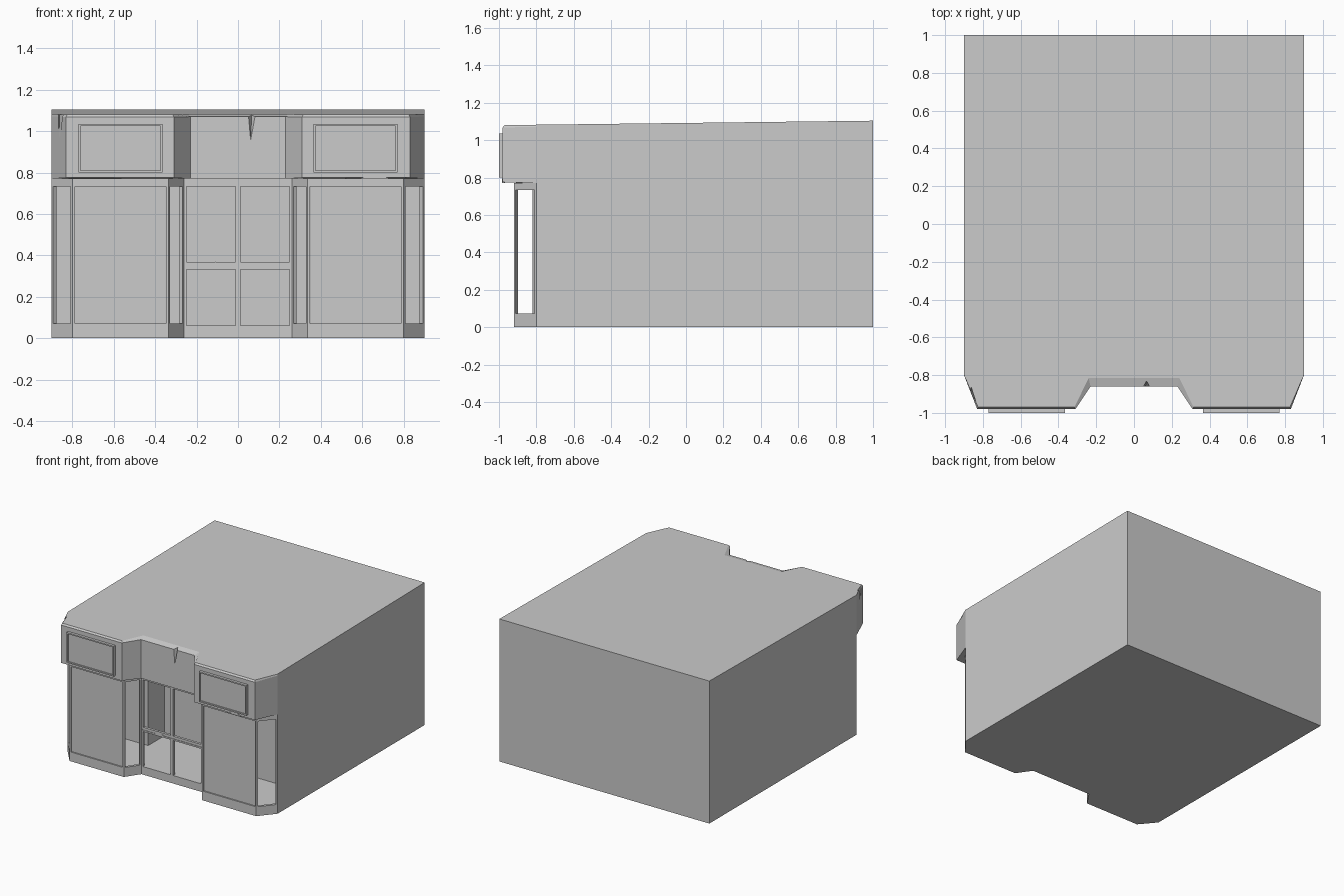
import bpy, bmesh
from mathutils import Vector

if "Cube" in bpy.data.objects:
    bpy.data.objects.remove(bpy.data.objects["Cube"])


def loft(name, rings):
    """Closed solid through rings of 3D points."""
    bm = bmesh.new()
    loops = [[bm.verts.new(p) for p in r] for r in rings]
    n = len(rings[0])
    for a, b in zip(loops, loops[1:]):
        for i in range(n):
            j = (i + 1) % n
            bm.faces.new((a[i], a[j], b[j], b[i]))
    bm.faces.new(loops[0][::-1])
    bm.faces.new(loops[-1])
    bmesh.ops.recalc_face_normals(bm, faces=bm.faces)
    me = bpy.data.meshes.new(name)
    bm.to_mesh(me)
    bm.free()
    ob = bpy.data.objects.new(name, me)
    bpy.context.collection.objects.link(ob)
    return ob


def prism(name, pts, z0, z1):
    return loft(name, [[(x, y, z) for x, y in pts] for z in (z0, z1)])


def both(half):
    """Complete a right-hand half outline with its mirror image."""
    return half + [(-x, y) for x, y in reversed(half)]


def bar(name, p, q, a, b, z0, z1, out=0.0, depth=0.02):
    """Upright slab along line p-q from distance a to b; front faces -y at offset out."""
    p, q = Vector(p), Vector(q)
    d = (q - p).normalized()
    n = Vector((d.y, -d.x))
    if n.y > 0:
        n = -n
    pts = [p + d * a + n * out, p + d * b + n * out,
           p + d * b + n * (out - depth), p + d * a + n * (out - depth)]
    return prism(name, [tuple(v) for v in pts], z0, z1)


def frame(name, p, q, z0, z1, w, out=0.0, depth=0.02):
    L = (Vector(q) - Vector(p)).length
    bar(name + "_left", p, q, 0, w, z0, z1, out, depth)
    bar(name + "_right", p, q, L - w, L, z0, z1, out, depth)
    bar(name + "_bottom", p, q, w, L - w, z0, z0 + w, out, depth)
    bar(name + "_top", p, q, w, L - w, z1 - w, z1, out, depth)


# main walls with a hollow front room
prism("walls", both([(0.9, 1.0), (0.9, -0.8), (0.885, -0.8), (0.885, -0.5),
                     (0.42, -0.5), (0.42, -0.3)]), 0, 0.77)

# shop front plinth/floor and lintel follow the bay outline
bay = [(0.9, -0.8), (0.8, -0.92), (0.335, -0.92), (0.26, -0.81)]
prism("floor_plinth", both([(0.89, -0.28), (0.89, -0.79)] + bay), 0, 0.06)
prism("lintel", both([(0.89, -0.7)] + bay), 0.745, 0.772)

# upper storey and roof: fascia with a small sloping top edge
low = both([(0.9, 1.0), (0.9, -0.8), (0.83, -0.98), (0.31, -0.98), (0.23, -0.86)])
top = both([(0.9, 1.0), (0.9, -0.8), (0.825, -0.97), (0.315, -0.97), (0.24, -0.815)])
roof_z = lambda y: 1.08 + 0.012 * (y + 0.98)
upper = loft("fascia_and_roof", [
    [(x, y, 0.77 if y > -0.9 else 0.775) for x, y in low],
    [(x, y, roof_z(y) - 0.012) for x, y in low],
    [(x, y, roof_z(y)) for x, y in top]])

# cracks broken out of the fascia
for i, (x, y, w, tip) in enumerate([(0.06, -0.865, 0.045, 0.94), (-0.865, -0.90, 0.025, 0.94)]):
    ring = lambda k, z: [(x - w * k, y - 0.05 * k, z), (x + 1.5 * w * k, y - 0.05 * k, z),
                         (x + 0.2 * w * k, y + 0.05 * k, z)]
    c = loft("crack_cutter_%d" % i, [ring(0.02, tip), ring(1, 1.14)])
    c.hide_render = True
    c.hide_viewport = True
    m = upper.modifiers.new("crack", 'BOOLEAN')
    m.operation, m.solver, m.object = 'DIFFERENCE', 'EXACT', c

# glazing frames of both bays; angled side lights are open
for s, side in ((1, "right"), (-1, "left")):
    pts = [(s * x, y) for x, y in bay]
    frame(side + "_outer_light", pts[0], pts[1], 0.06, 0.745, 0.012)
    frame(side + "_display_frame", pts[1], pts[2], 0.06, 0.745, 0.012)
    bar(side + "_display_pane", pts[1], pts[2], 0.01, 0.455, 0.065, 0.74, -0.01, 0.004)
    frame(side + "_inner_light", pts[2], pts[3], 0.06, 0.745, 0.012)
    # framed blank sign board
    p, q = (s * 0.365, -0.98), (s * 0.77, -0.98)
    frame(side + "_board_rim", p, q, 0.8, 1.035, 0.01, 0.02, 0.03)
    bar(side + "_board", p, q, 0.005, 0.4, 0.805, 1.03, 0.012, 0.02)
    # door leaf: stiles and rails around two openings
    p, q = (0, -0.81), (s * 0.26, -0.81)
    for z0, z1, part in ((0.05, 0.345, "lower"), (0.355, 0.745, "upper")):
        frame("%s_door_%s" % (side, part), p, q, z0, z1, 0.012)
    bar(side + "_door_rail", p, q, 0, 0.26, 0.34, 0.36, -0.004, 0.014)

# small chip standing on the door rail and under the right board
for name, x, y, z, w in (("door_chip", -0.11, -0.805, 0.345, 0.04),
                         ("board_chip", 0.66, -0.975, 0.77, 0.07)):
    loft(name, [[(x - w, y + k, z), (x + w, y + k, z), (x, y + k, z + 0.025)]
                for k in (-0.008, 0.008)])
